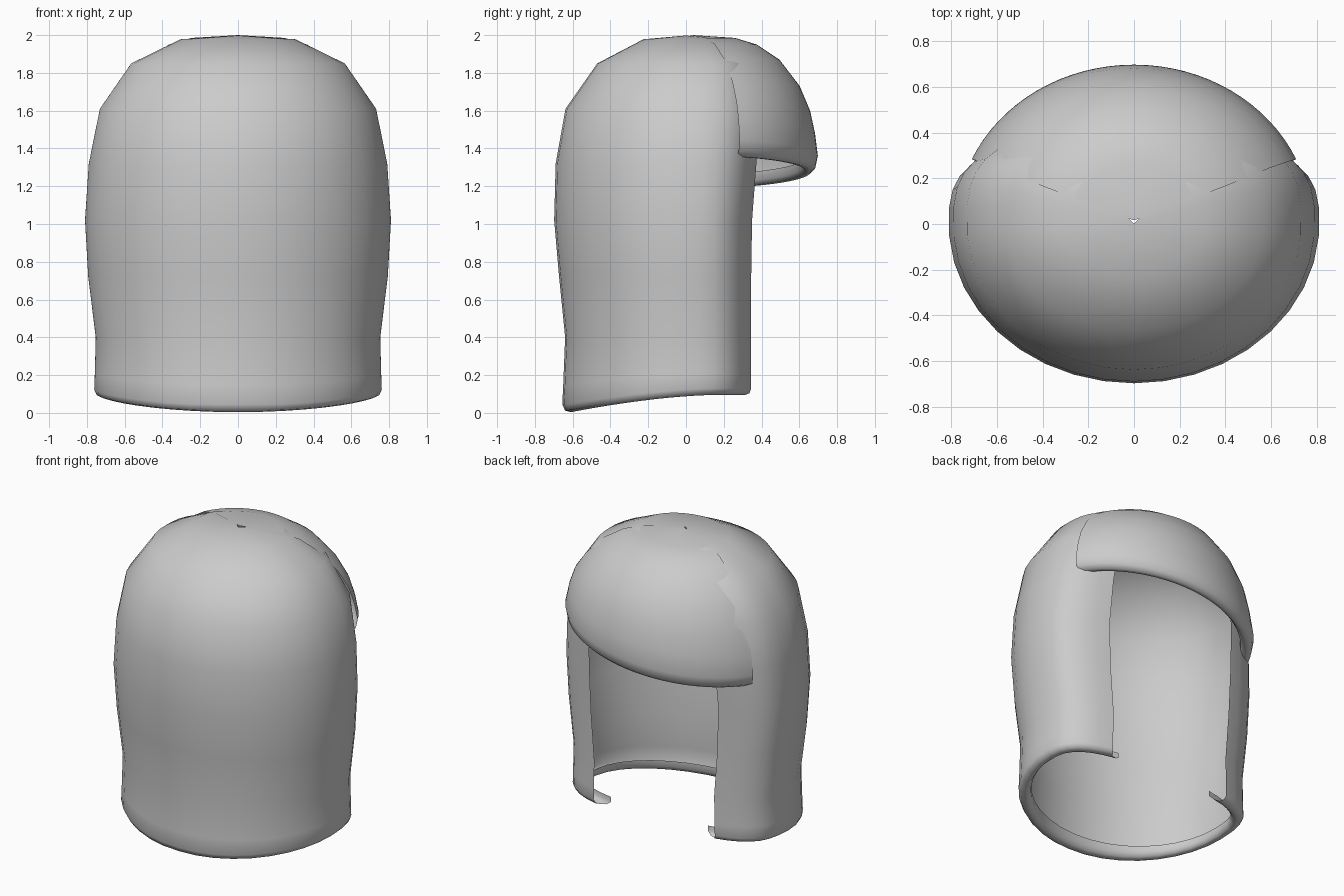
import bpy, bmesh, math


def power(v, e):
    return math.copysign(abs(v) ** e, v)


def loft(name, rows):
    """Skin a list of equal-length point rows into one smooth surface."""
    bm = bmesh.new()
    grid = [[bm.verts.new(p) for p in row] for row in rows]
    for low, high in zip(grid, grid[1:]):
        for i in range(len(low) - 1):
            bm.faces.new((low[i], low[i + 1], high[i + 1], high[i]))
    bmesh.ops.remove_doubles(bm, verts=bm.verts, dist=0.0005)
    bmesh.ops.recalc_face_normals(bm, faces=bm.faces)
    mesh = bpy.data.meshes.new(name)
    bm.to_mesh(mesh)
    bm.free()
    mesh.polygons.foreach_set("use_smooth", [True] * len(mesh.polygons))
    obj = bpy.data.objects.new(name, mesh)
    bpy.context.collection.objects.link(obj)
    return obj


# Main shell: wraps front and sides, open at the back, hem turned up inside
# each row: height, half width, front depth, back depth, angular half span
SHELL = [
    (0.075, 0.690, 0.570, 0.305, 157),
    (0.030, 0.690, 0.572, 0.305, 157),
    (0.004, 0.705, 0.590, 0.320, 155),
    (0.000, 0.725, 0.610, 0.340, 152),
    (0.012, 0.750, 0.640, 0.365, 152),
    (0.045, 0.763, 0.655, 0.375, 152),
    (0.150, 0.760, 0.650, 0.375, 152),
    (0.400, 0.755, 0.640, 0.375, 152),
    (0.720, 0.795, 0.672, 0.375, 152),
    (1.020, 0.812, 0.698, 0.380, 152),
    (1.320, 0.792, 0.690, 0.405, 152),
    (1.610, 0.733, 0.638, 0.425, 152),
    (1.850, 0.567, 0.470, 0.370, 152),
    (1.978, 0.305, 0.225, 0.220, 152),
    (1.998, 0.000, 0.000, 0.000, 152),
]
COLS = 32


def shell_row(z, rx, front, back, span):
    row = []
    for i in range(COLS + 1):
        a = math.radians(-90 - span + 2 * span * i / COLS)
        c, s = math.cos(a), math.sin(a)
        if s > 0:
            x, y = rx * power(c, 2 / 3), back * power(s, 2 / 3)
        else:
            x, y = rx * c, front * s
        # hem rises from the front towards the back
        u = min(1, max(0, (0.15 - y) / 0.78))
        lift = 0.095 * (1 - u ** 1.6) * max(0, 1 - z / 0.4)
        row.append((x, y, z + lift))
    return row


loft("hood_shell", [shell_row(*r) for r in SHELL])

# Back cap: tilted dome over the top of the opening, with a rolled lower lip
# each row: height, half width, back depth
CAP = [
    (1.345, 0.695, 0.615),
    (1.300, 0.697, 0.617),
    (1.278, 0.715, 0.635),
    (1.276, 0.740, 0.660),
    (1.300, 0.767, 0.685),
    (1.360, 0.778, 0.698),
    (1.480, 0.755, 0.683),
    (1.600, 0.720, 0.657),
    (1.730, 0.650, 0.602),
    (1.870, 0.535, 0.495),
    (1.950, 0.400, 0.375),
    (1.985, 0.270, 0.260),
    (2.000, 0.000, 0.040),
]


def cap_row(z, rx, ry):
    row = []
    for i in range(COLS + 1):
        a = math.radians(24 + 132 * i / COLS)
        x, y = rx * math.cos(a), ry * math.sin(a)
        tilt = 0.12 * x * max(0, min(1, (1.9 - z) / 0.5))
        row.append((x, y, z + tilt))
    return row


loft("back_cap", [cap_row(*r) for r in CAP])
